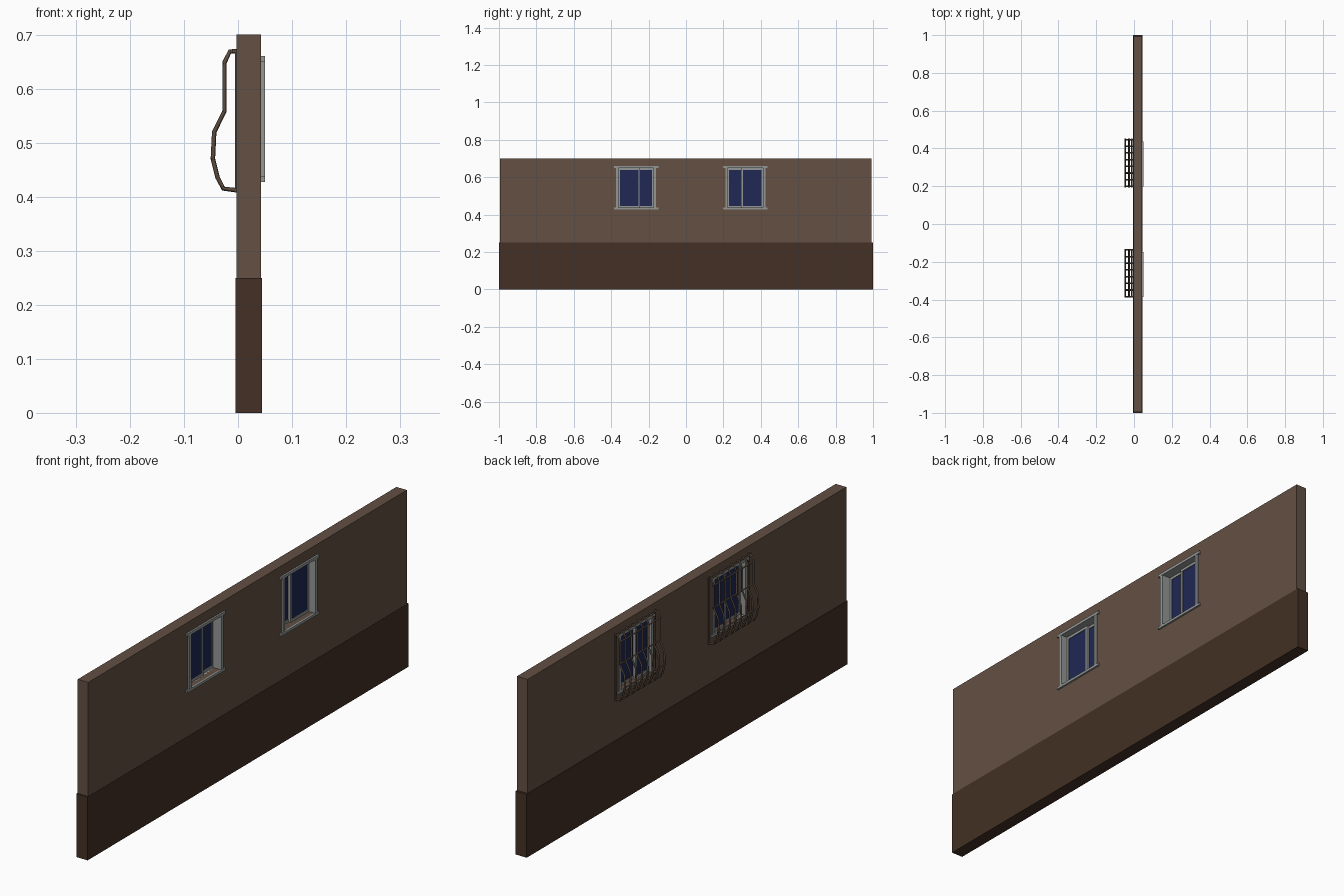
import bpy

if "Cube" in bpy.data.objects:
    bpy.data.objects.remove(bpy.data.objects["Cube"])

def material(name, rgb):
    m = bpy.data.materials.new(name)
    m.diffuse_color = (*rgb, 1)
    m.use_nodes = True
    m.node_tree.nodes["Principled BSDF"].inputs["Base Color"].default_value = m.diffuse_color
    return m

PLASTER = material("plaster", (0.125, 0.080, 0.057))
PLINTH = material("plinth", (0.056, 0.030, 0.018))
FRAME = material("frame", (0.30, 0.31, 0.31))
GLASS = material("glass", (0.014, 0.021, 0.090))
IRON = material("iron", (0.105, 0.070, 0.048))

def box(name, x, y, z, mat=None):
    """Box from (min, max) ranges on each axis."""
    bpy.ops.mesh.primitive_cube_add(size=1, location=[sum(r) / 2 for r in (x, y, z)])
    o = bpy.context.object
    o.name = name
    o.scale = [abs(r[1] - r[0]) for r in (x, y, z)]
    bpy.ops.object.transform_apply(location=True, rotation=False, scale=True)
    if mat:
        o.data.materials.append(mat)
    return o

def ring(name, x, y, z, t, mat):
    """Rectangular frame of bar width t in the YZ plane."""
    (y0, y1), (z0, z1) = sorted(y), z
    box(name + "_stile_a", x, (y0, y0 + t), z, mat)
    box(name + "_stile_b", x, (y1 - t, y1), z, mat)
    box(name + "_rail_low", x, (y0 + t, y1 - t), (z0, z0 + t), mat)
    box(name + "_rail_top", x, (y0 + t, y1 - t), (z1 - t, z1), mat)

def bar(name, pts, r=0.0042):
    """Square iron bar along a path."""
    c = bpy.data.curves.new(name, 'CURVE')
    c.dimensions = '3D'
    c.bevel_depth = r
    c.bevel_resolution = 0
    c.use_fill_caps = True
    s = c.splines.new('POLY')
    s.points.add(len(pts) - 1)
    for p, co in zip(s.points, pts):
        p.co = (*co, 1)
    o = bpy.data.objects.new(name, c)
    bpy.context.collection.objects.link(o)
    c.materials.append(IRON)

# Wall and plinth
wall = box("wall", (-0.003, 0.043), (-0.995, 0.992), (0.24, 0.70), PLASTER)
box("plinth", (-0.005, 0.044), (-1, 1), (0, 0.25), PLINTH)

# Bulging profile of the grille bars (x, z)
BULGE = [(-0.003, 0.669), (-0.015, 0.669), (-0.025, 0.648), (-0.025, 0.558),
         (-0.044, 0.520), (-0.0465, 0.470), (-0.038, 0.436), (-0.027, 0.415), (-0.003, 0.412)]

# Two windows, mirror images of each other: (centre, direction)
for n, (c, d) in enumerate([(-0.267, -1), (0.317, 1)], 1):
    w = f"window_{n}"

    def span(a, b):
        return tuple(sorted((c + d * a, c + d * b)))

    # Opening through the wall
    cut = box(w + "_cutter", (-0.05, 0.09), span(-0.102, 0.102), (0.437, 0.650))
    cut.hide_render = True
    cut.hide_set(True)
    m = wall.modifiers.new(w, 'BOOLEAN')
    m.object = cut
    m.solver = 'EXACT'

    # Casing lining, sill and lintel
    X = (-0.006, 0.0495)
    box(w + "_jamb_a", X, span(-0.107, -0.094), (0.437, 0.650), FRAME)
    box(w + "_jamb_b", X, span(0.094, 0.107), (0.437, 0.650), FRAME)
    box(w + "_sill", (-0.006, 0.050), span(-0.119, 0.119), (0.427, 0.437), FRAME)
    box(w + "_lintel", (-0.006, 0.050), span(-0.119, 0.119), (0.649, 0.660), FRAME)

    # Wide and narrow sashes, one behind the other
    for part, x, y in (("wide", (0.014, 0.022), span(-0.022, 0.096)),
                       ("narrow", (0.005, 0.013), span(-0.096, -0.010))):
        ring(f"{w}_{part}_sash", x, y, (0.437, 0.649), 0.010, FRAME)
        mid = sum(x) / 2
        box(f"{w}_{part}_glass", (mid - 0.001, mid + 0.001),
            (y[0] + 0.008, y[1] - 0.008), (0.445, 0.641), GLASS)

    # Iron grille: wall strips, bulging uprights and cross bars
    g = c + 0.006
    for side in (-1, 1):
        y = g + side * 0.124
        box(f"grille_{n}_wall_strip_{side}", (-0.006, -0.002), (y - 0.004, y + 0.004),
            (0.408, 0.673), IRON)
    for i in range(8):
        y = g - 0.124 + i * 0.248 / 7
        bar(f"grille_{n}_upright_{i}", [(x, y, z) for x, z in BULGE])
    for i, (x, z) in enumerate([(-0.025, 0.645), (-0.025, 0.558), (-0.046, 0.470),
                                (-0.027, 0.416), (-0.012, 0.669)]):
        bar(f"grille_{n}_cross_{i}", [(x, g - 0.129, z), (x, g + 0.129, z)], 0.0035)
